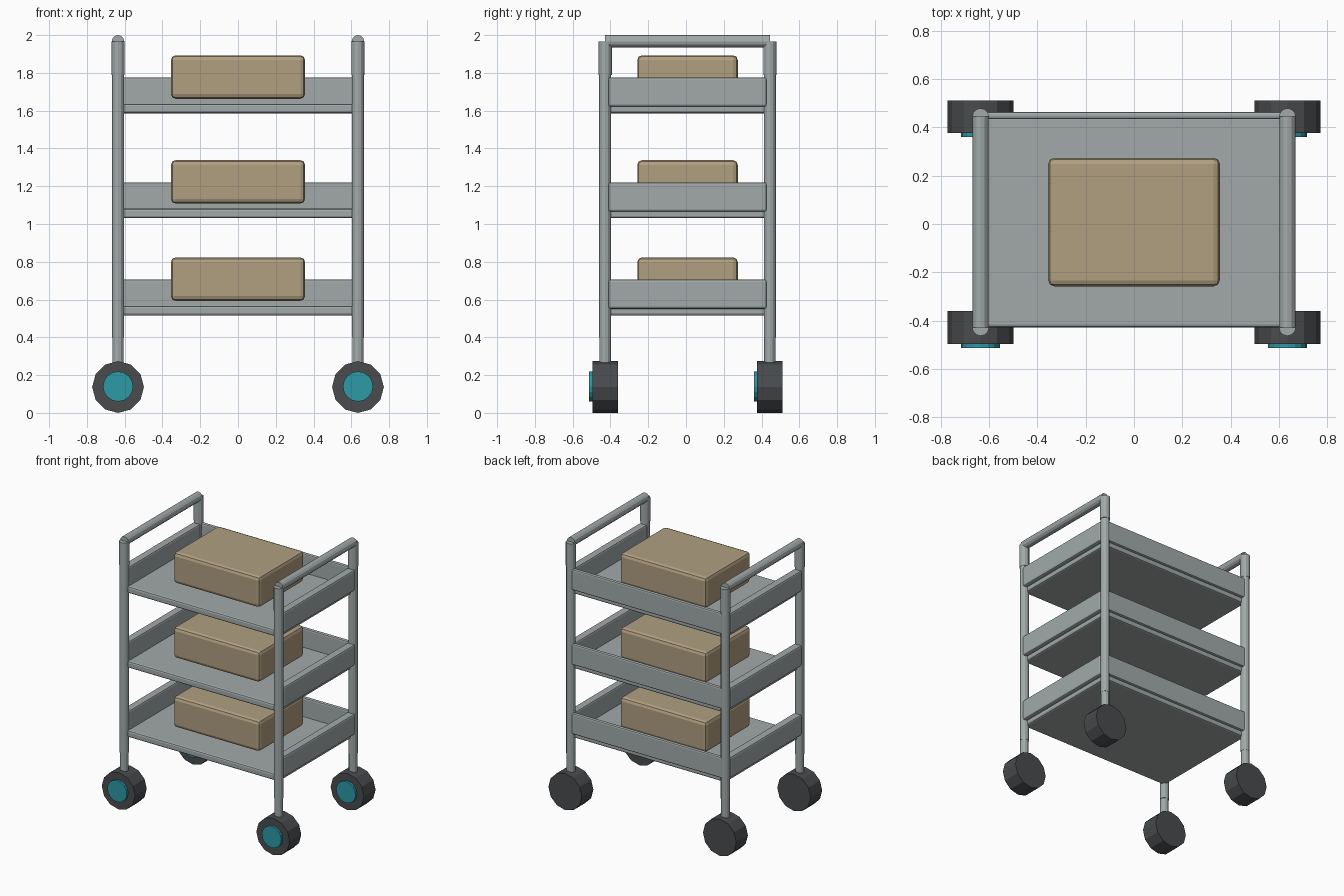
import bpy
from math import pi

if "Cube" in bpy.data.objects:
    bpy.data.objects.remove(bpy.data.objects["Cube"])

YC = 0.008                 # frame sits slightly back because hubs stick out in front
PX, PY = 0.635, 0.436      # post positions


def material(name, rgb):
    m = bpy.data.materials.new(name)
    m.diffuse_color = (*rgb, 1)
    m.use_nodes = True
    m.node_tree.nodes["Principled BSDF"].inputs["Base Color"].default_value = m.diffuse_color
    return m


METAL = material("grey_metal", (0.36, 0.40, 0.40))
RUBBER = material("dark_rubber", (0.065, 0.07, 0.075))
TEAL = material("teal_hub", (0.025, 0.32, 0.38))
CARD = material("tan_box", (0.44, 0.35, 0.22))


def box(name, lo, hi, mat, bevel, segments=2):
    bpy.ops.mesh.primitive_cube_add(size=1, location=[(a + b) / 2 for a, b in zip(lo, hi)])
    o = bpy.context.object
    o.name = name
    o.scale = [b - a for a, b in zip(lo, hi)]
    bpy.ops.object.transform_apply(location=False, rotation=False, scale=True)
    o.data.materials.append(mat)
    m = o.modifiers.new("rounded_edges", 'BEVEL')
    m.width, m.segments = bevel, segments
    return o


def tube(name, r, lo, hi, at, mat, axis='Z', sides=12):
    mid = (lo + hi) / 2
    z_axis = axis == 'Z'
    loc = (at[0], at[1], mid) if z_axis else (at[0], mid, at[1])
    bpy.ops.mesh.primitive_cylinder_add(vertices=sides, radius=r, depth=hi - lo, location=loc,
                                        rotation=(0 if z_axis else pi / 2, 0, 0))
    o = bpy.context.object
    o.name = name
    o.data.materials.append(mat)
    return o


for sx, side in ((-1, "left"), (1, "right")):
    x = sx * PX
    for sy, end in ((-1, "front"), (1, "back")):
        y = YC + sy * PY
        tag = f"{end}_{side}"
        # upright post with handle sleeve above and caster stem below
        tube(f"post_{tag}", 0.032, 0.40, 1.80, (x, y), METAL)
        tube(f"handle_sleeve_{tag}", 0.035, 1.79, 1.967, (x, y), METAL)
        tube(f"caster_stem_{tag}", 0.030, 0.20, 0.41, (x, y), METAL)
        # wheel and its front hub
        tube(f"wheel_{tag}", 0.137, y - 0.068, y + 0.068, (x, 0.137), RUBBER, 'Y')
        tube(f"hub_{tag}", 0.08, y - 0.085, y - 0.05, (x, 0.14), TEAL, 'Y', 16)
    # push handle
    tube(f"handle_bar_{side}", 0.033, YC - PY, YC + PY, (x, 1.967), METAL, 'Y')

for level, z in (("bottom", 0.516), ("middle", 1.031), ("top", 1.586)):
    # shelf tray with raised back and sides
    box(f"shelf_{level}", (-PX, YC - PY, z), (PX, YC + PY, z + 0.05), METAL, 0.012)
    box(f"back_rail_{level}", (-PX, 0.434, z + 0.035), (PX, 0.464, z + 0.19), METAL, 0.01)
    for sx, side in ((-1, "left"), (1, "right")):
        xs = sorted((sx * 0.605, sx * 0.665))
        box(f"{side}_rail_{level}", (xs[0], YC - 0.42, z + 0.035),
            (xs[1], YC + 0.42, z + 0.19), METAL, 0.012)
    # stored box
    box(f"storage_box_{level}", (-0.355, YC - 0.266, z + 0.077),
        (0.355, YC + 0.266, z + 0.307), CARD, 0.025)
